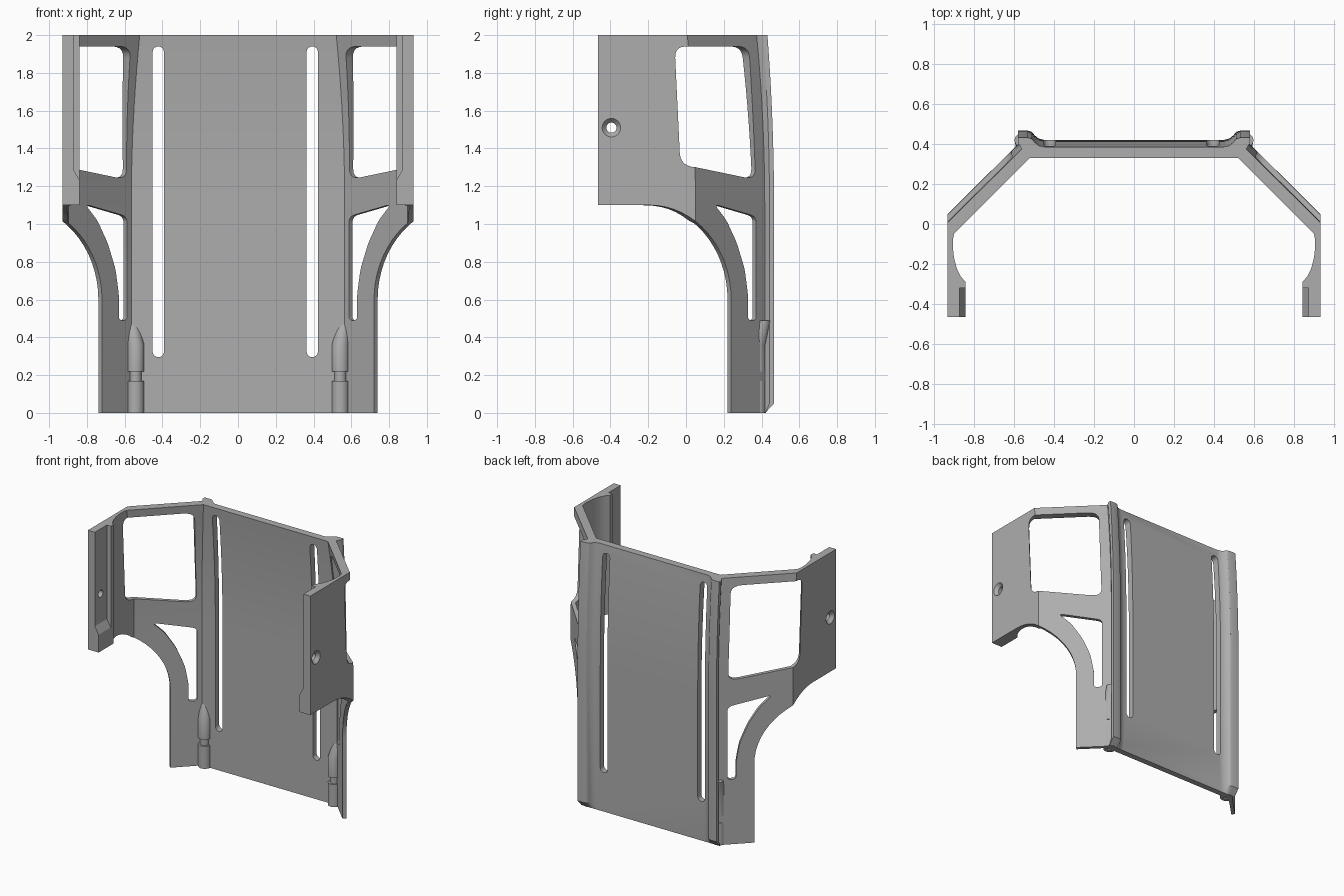
import bpy, bmesh, math
from mathutils import Vector

if "Cube" in bpy.data.objects:
    bpy.data.objects.remove(bpy.data.objects["Cube"])

grey = bpy.data.materials.new("mid grey")
grey.use_nodes = True
colour = (0.42, 0.42, 0.42, 1)
grey.diffuse_color = colour
grey.node_tree.nodes["Principled BSDF"].inputs["Base Color"].default_value = colour

WING_X = 0.93


def loft(name, rings):
    """Skin a list of equal closed rings and cap both ends."""
    bm = bmesh.new()
    rows = [[bm.verts.new(p) for p in ring] for ring in rings]
    n = len(rows[0])
    for a, b in zip(rows, rows[1:]):
        for i in range(n):
            j = (i + 1) % n
            bm.faces.new((a[i], a[j], b[j], b[i]))
    bm.faces.new(rows[0][::-1])
    bm.faces.new(rows[-1])
    bmesh.ops.recalc_face_normals(bm, faces=bm.faces)
    mesh = bpy.data.meshes.new(name)
    bm.to_mesh(mesh)
    bm.free()
    mesh.materials.append(grey)
    obj = bpy.data.objects.new(name, mesh)
    bpy.context.collection.objects.link(obj)
    return obj


def rounded(points, radius, steps=5):
    """Round every corner of a 2D polygon."""
    out = []
    pts = [Vector(p) for p in points]
    for i, p in enumerate(pts):
        a, b = pts[i - 1] - p, pts[(i + 1) % len(pts)] - p
        r = min(radius, a.length * 0.45, b.length * 0.45)
        a, b = p + a.normalized() * r, p + b.normalized() * r
        for k in range(steps + 1):
            t = k / steps
            out.append(a * (1 - t) ** 2 + p * 2 * t * (1 - t) + b * t * t)
    return out


def bend(z):
    """Forward lean of the upper half, from 0 to 1."""
    return max(0, (z - 1.1) / 0.9) ** 2


def diagonal(z):
    """x + y on the outer face of the diagonal panels."""
    return 0.98 - 0.043 * bend(z)


def section(z):
    """Closed plan outline of the shell at one height."""
    k = bend(z)
    back, front = 0.42 - 0.035 * k, 0.375 - 0.045 * k
    c, c_in = diagonal(z), 0.94 - 0.09 * k
    lip = 0.0 if z == 0 else 1.0
    half = [(0.45, back), (0.475, back + 0.006 * lip), (0.495, back + 0.022 * lip),
            (0.51, back + 0.04 * lip), (0.53, back + 0.046 * lip), (0.58, back + 0.046 * lip),
            (0.58, back + 0.022 * lip), (0.56, c - 0.56 - 0.003), (WING_X, c - WING_X),
            (WING_X, -0.465), (0.84, -0.465), (0.84, -0.29), (0.865, -0.262),
            (0.885, -0.22), (0.898, -0.17), (0.904, -0.12), (0.904, -0.08),
            (0.898, c_in - 0.898), (c_in - front, front)]
    mirrored = [(-x, y) for x, y in reversed(half)]
    return [(x, y, z) for x, y in half + mirrored]


heights = [0, 0.05, 1.1] + [1.1 + 0.9 * i / 10 for i in range(1, 11)]
shell = loft("cab_shell", [section(z) for z in heights])


def cut(points, direction):
    """Cut a prism with the given 3D outline out of the shell."""
    d = Vector(direction)
    cut_rings([[Vector(p) for p in points], [Vector(p) + d for p in points]])


def cut_rings(rings):
    cutter = loft("cutter", rings)
    cutter.hide_render = True
    bpy.context.view_layer.objects.active = shell
    mod = shell.modifiers.new("cut", "BOOLEAN")
    mod.operation, mod.solver, mod.object = "DIFFERENCE", "EXACT", cutter
    bpy.ops.object.modifier_apply(modifier=mod.name)
    bpy.data.objects.remove(cutter)


def cut_side(outline, side):
    """Cut square through a diagonal panel; outline is (y, z) on its outer face."""
    pts = []
    for y, z in outline:
        x = min(WING_X, diagonal(z) - y)
        v = (1.15 - (x + y)) / 2
        pts.append((side * (x + v), y + v, z))
    cut(pts, (-side * 0.48, -0.48, 0))


def disc(x, y, z, r, side, n=24):
    return [(side * x, y + r * math.cos(math.tau * i / n), z + r * math.sin(math.tau * i / n))
            for i in range(n)]


# Outlines of the openings
arch = [(-0.19 + 0.43 * math.sin(a), 0.6 + 0.5 * math.cos(a))
        for a in (math.pi / 2 * i / 16 for i in range(17))]
arch = [(-0.9, -0.1), (-0.9, 1.1)] + arch + [(0.24, -0.1)]
window = rounded([(-0.06, 1.94), (0.335, 1.94), (0.37, 1.235), (-0.03, 1.315)], 0.06)
gusset = rounded([(0.15, 1.105), (0.372, 1.04), (0.372, 0.49), (0.33, 0.49), (0.33, 0.62),
                  (0.312, 0.76), (0.27, 0.9), (0.215, 1.02)], 0.03)

for side in (1, -1):
    for outline in (arch, window, gusset):
        cut_side(outline, side)
    # Stepped recess on the inner face of the wing
    cut([(side * x, -0.6, z) for x, z in
         [(0.8, 1.2), (0.835, 1.225), (0.872, 1.29), (0.872, 2.1), (0.8, 2.1)]], (0, 0.28, 0))
    # Countersunk screw hole
    cut_rings([disc(0.94, -0.395, 1.51, 0.058, side), disc(0.905, -0.395, 1.51, 0.027, side),
               disc(0.8, -0.395, 1.51, 0.027, side)])

# Long slots in the back panel
for x in (-0.422, 0.393):
    slot = []
    for z, start in ((1.91, 0), (0.325, math.pi)):
        slot += [(x + 0.03 * math.cos(start + math.pi * i / 10), 0.2,
                  z + 0.03 * math.sin(start + math.pi * i / 10)) for i in range(11)]
    cut(slot, (0, 0.4, 0))

# Hinge barrels in the lower inside corners: (z, radius, outward shift, back shift)
barrel = [(0.05, 0.02, 0, 0), (0, 0.02, 0, 0), (0, 0.046, 0, 0), (0.17, 0.046, 0, 0),
          (0.17, 0.032, 0, 0), (0.22, 0.032, 0, 0), (0.22, 0.046, 0, 0),
          (0.36, 0.046, 0, 0), (0.49, 0.034, 0.02, 0.04)]
parts = [shell]
for side, label in ((1, "left"), (-1, "right")):
    rings = [[(side * (0.542 + dx + r * math.cos(math.tau * i / 24)),
               0.378 + dy + r * math.sin(math.tau * i / 24), z) for i in range(24)]
             for z, r, dx, dy in barrel]
    parts.append(loft(label + "_hinge_barrel", rings))

# Smooth the curved surfaces and keep the folds crisp
bpy.ops.object.select_all(action="DESELECT")
for obj in parts:
    obj.select_set(True)
bpy.context.view_layer.objects.active = shell
bpy.ops.object.shade_smooth_by_angle(angle=math.radians(28))
